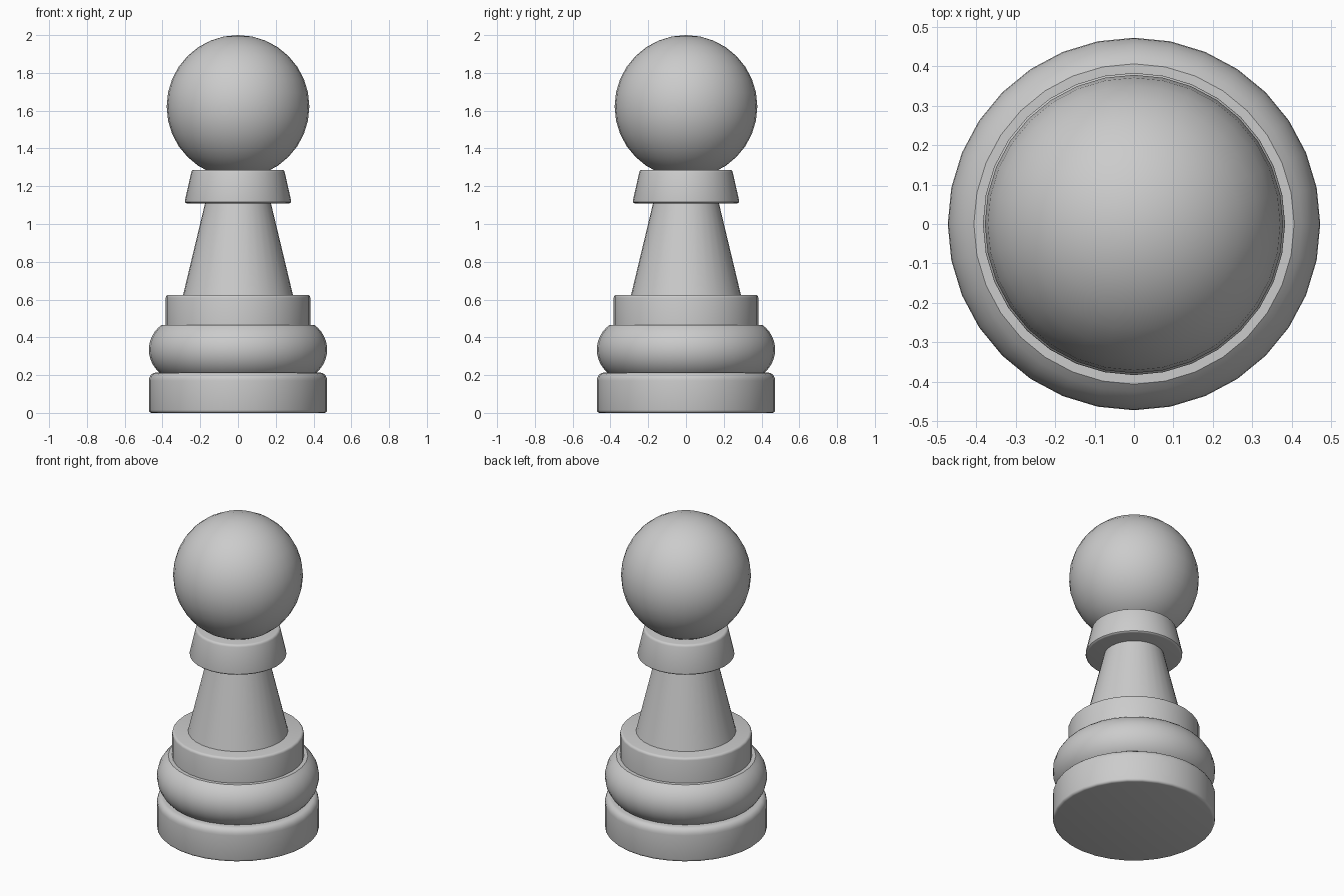
import bpy, bmesh, math

if "Cube" in bpy.data.objects:
    bpy.data.objects.remove(bpy.data.objects["Cube"])

SIDES = 32


def arc(cr, cz, a, b, start, end, n):
    """Points of an elliptical arc in the (radius, height) plane."""
    pts = []
    for i in range(n + 1):
        t = math.radians(start + (end - start) * i / n)
        pts.append((cr + a * math.cos(t), cz + b * math.sin(t)))
    return pts


def lathe(name, profile):
    """Revolve a (radius, height) profile and cap both ends."""
    bm = bmesh.new()
    rings = []
    for r, z in profile:
        rings.append([bm.verts.new((r * math.cos(2 * math.pi * i / SIDES),
                                    r * math.sin(2 * math.pi * i / SIDES), z))
                      for i in range(SIDES)])
    for lo, hi in zip(rings, rings[1:]):
        for i in range(SIDES):
            j = (i + 1) % SIDES
            bm.faces.new((lo[i], lo[j], hi[j], hi[i]))
    bm.faces.new(rings[0][::-1])
    bm.faces.new(rings[-1])
    mesh = bpy.data.meshes.new(name)
    bm.to_mesh(mesh)
    bm.free()
    obj = bpy.data.objects.new(name, mesh)
    bpy.context.collection.objects.link(obj)
    smooth(obj)


def smooth(obj):
    bpy.ops.object.select_all(action='DESELECT')
    obj.select_set(True)
    bpy.context.view_layer.objects.active = obj
    bpy.ops.object.shade_smooth_by_angle(angle=math.radians(35))


# Foot disc with rounded rims
lathe("base", arc(0.457, 0.015, 0.015, 0.015, -90, 0, 3)
      + arc(0.437, 0.17, 0.035, 0.043, 0, 90, 5))

# Bulging ring above the foot
lathe("base_bulge", arc(0.30, 0.335, 0.172, 0.165, -52, 52, 12))

# Straight step
lathe("step", [(0.383, 0.46)] + arc(0.368, 0.61, 0.015, 0.015, 0, 90, 3))

# Tapered stem
lathe("stem", [(0.292, 0.62), (0.172, 1.12)])

# Flared collar
lathe("collar", arc(0.268, 1.12, 0.014, 0.011, -90, 10, 3)
      + arc(0.233, 1.27, 0.015, 0.017, 10, 90, 4))

# Ball head
bpy.ops.mesh.primitive_uv_sphere_add(segments=SIDES, ring_count=16,
                                     radius=0.378, location=(0, 0, 1.622))
head = bpy.context.object
head.name = "head"
smooth(head)
